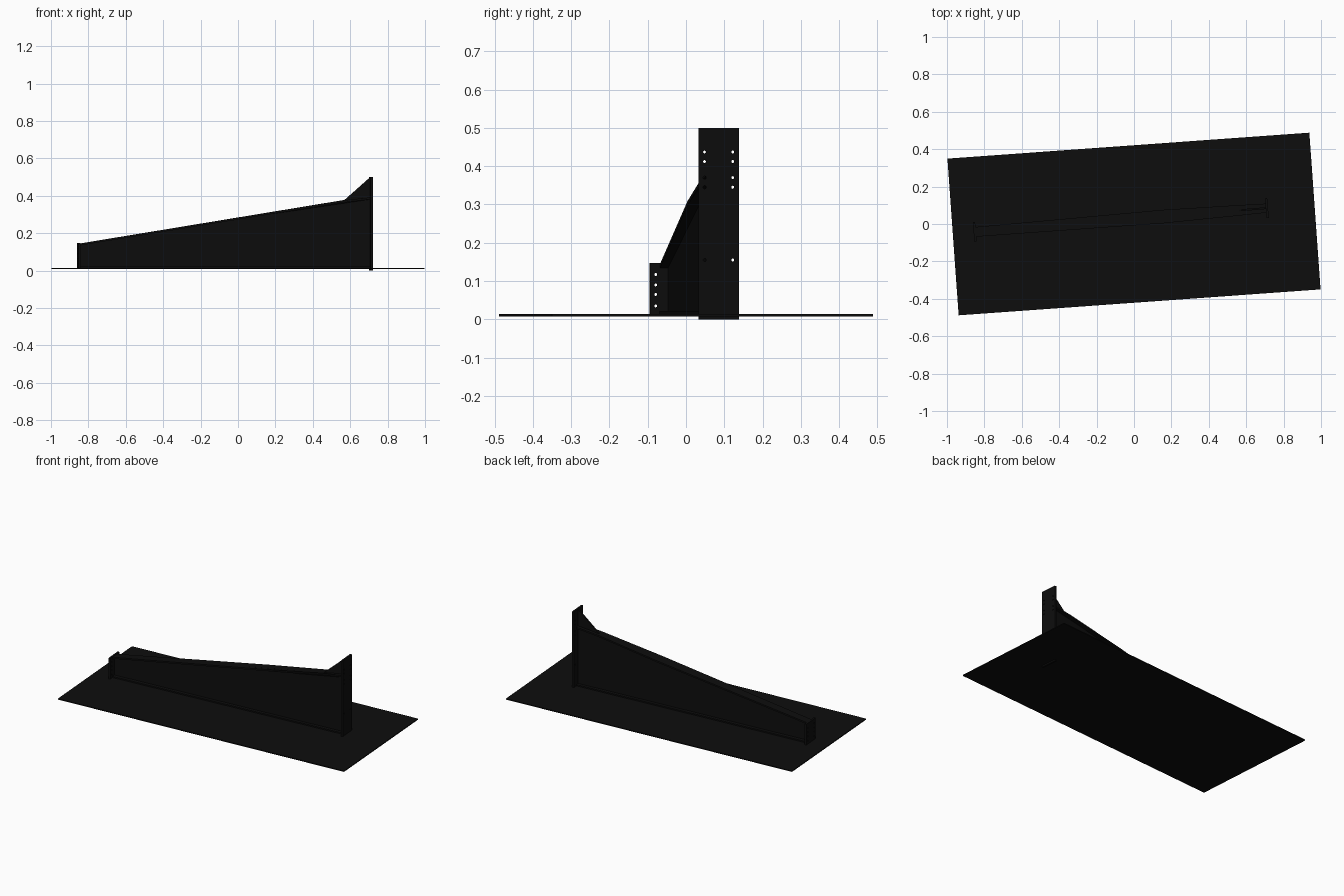
import bpy, bmesh, math

cube = bpy.data.objects.get("Cube")
if cube:
    bpy.data.objects.remove(cube, do_unlink=True)

black = bpy.data.materials.new("matte black")
black.use_nodes = True
COLOUR = (0.004, 0.004, 0.004, 1)
black.diffuse_color = COLOUR
black.node_tree.nodes["Principled BSDF"].inputs["Base Color"].default_value = COLOUR

BEAM_TURN = math.radians(4.67)
SHEET_TURN = math.radians(4.1)
BEAM_Y = 0.027             # sideways offset of the beam in its own frame
LEFT, RIGHT = -0.855, 0.719


def prism(name, outline, direction, turn=BEAM_TURN):
    """Extrude a closed outline along a direction, then turn it about z."""
    bm = bmesh.new()
    face = bm.faces.new([bm.verts.new(p) for p in outline])
    made = bmesh.ops.extrude_face_region(bm, geom=[face])
    moved = [g for g in made["geom"] if isinstance(g, bmesh.types.BMVert)]
    bmesh.ops.translate(bm, verts=moved, vec=direction)
    bmesh.ops.recalc_face_normals(bm, faces=bm.faces[:])
    mesh = bpy.data.meshes.new(name)
    bm.to_mesh(mesh)
    bm.free()
    mesh.materials.append(black)
    obj = bpy.data.objects.new(name, mesh)
    bpy.context.collection.objects.link(obj)
    obj.rotation_euler.z = turn
    return obj


def web_part(name, profile, thick):
    """Upright plate along the beam from an x-z profile."""
    return prism(name, [(x, BEAM_Y - thick / 2, z) for x, z in profile], (0, thick, 0))


def flange(name, stations, thick):
    """Strip lying on the web from (x, z, half width) stations."""
    near = [(x, BEAM_Y - w, z) for x, z, w in stations]
    far = [(x, BEAM_Y + w, z) for x, z, w in reversed(stations)]
    return prism(name, near + far, (0, 0, thick))


def end_plate(name, x, bottom, top, hole_heights, thick=0.012, half=0.0525):
    """Upright end plate with two columns of bolt holes."""
    corners = [(-half, bottom), (half, bottom), (half, top), (-half, top)]
    plate = prism(name, [(x, BEAM_Y + y, z) for y, z in corners], (thick, 0, 0))
    bm = bmesh.new()
    for z in hole_heights:
        for side in (-1, 1):
            ring = []
            for i in range(10):
                a = math.tau * i / 10
                ring.append(bm.verts.new((x - 0.02, BEAM_Y + side * 0.037 + 0.0042 * math.cos(a),
                                          z + 0.0042 * math.sin(a))))
            face = bm.faces.new(ring)
            out = bmesh.ops.extrude_face_region(bm, geom=[face])
            bmesh.ops.translate(bm, vec=(0.05, 0, 0),
                                verts=[g for g in out["geom"] if isinstance(g, bmesh.types.BMVert)])
    bmesh.ops.recalc_face_normals(bm, faces=bm.faces[:])
    mesh = bpy.data.meshes.new(name + "_hole_cutter")
    bm.to_mesh(mesh)
    bm.free()
    cutter = bpy.data.objects.new(name + "_hole_cutter", mesh)
    bpy.context.collection.objects.link(cutter)
    cutter.rotation_euler.z = BEAM_TURN
    cutter.hide_render = True
    cutter.hide_set(True)
    cutter.display_type = 'WIRE'
    cut = plate.modifiers.new("bolt_holes", 'BOOLEAN')
    cut.operation = 'DIFFERENCE'
    cut.solver = 'EXACT'
    cut.object = cutter


# Ground sheet
prism("ground_sheet", [(sx * 0.97, sy * 0.42, 0.008)
                       for sx, sy in ((-1, -1), (1, -1), (1, 1), (-1, 1))],
      (0, 0, 0.006), SHEET_TURN)

# Tapered web and the haunch gusset above it
web_part("tapered_web", [(LEFT, 0.012), (RIGHT, 0.012), (RIGHT, 0.385),
                         (0.565, 0.37), (LEFT, 0.14)], 0.010)
web_part("haunch_gusset", [(0.565, 0.37), (RIGHT, 0.375), (RIGHT, 0.498),
                           (0.71, 0.498)], 0.010)

# Flanges
flange("top_flange", [(LEFT, 0.133, 0.026), (0.16, 0.299, 0.036),
                      (0.565, 0.366, 0.028), (RIGHT, 0.382, 0.024)], 0.010)
flange("bottom_flange", [(LEFT, 0.014, 0.027), (RIGHT, 0.014, 0.025)], 0.008)

# End plates
end_plate("short_end_plate", LEFT - 0.003, 0.008, 0.147, (0.035, 0.065, 0.09, 0.117))
end_plate("tall_end_plate", RIGHT - 0.010, 0.0, 0.5,
          (0.155, 0.345, 0.37, 0.412, 0.437))
